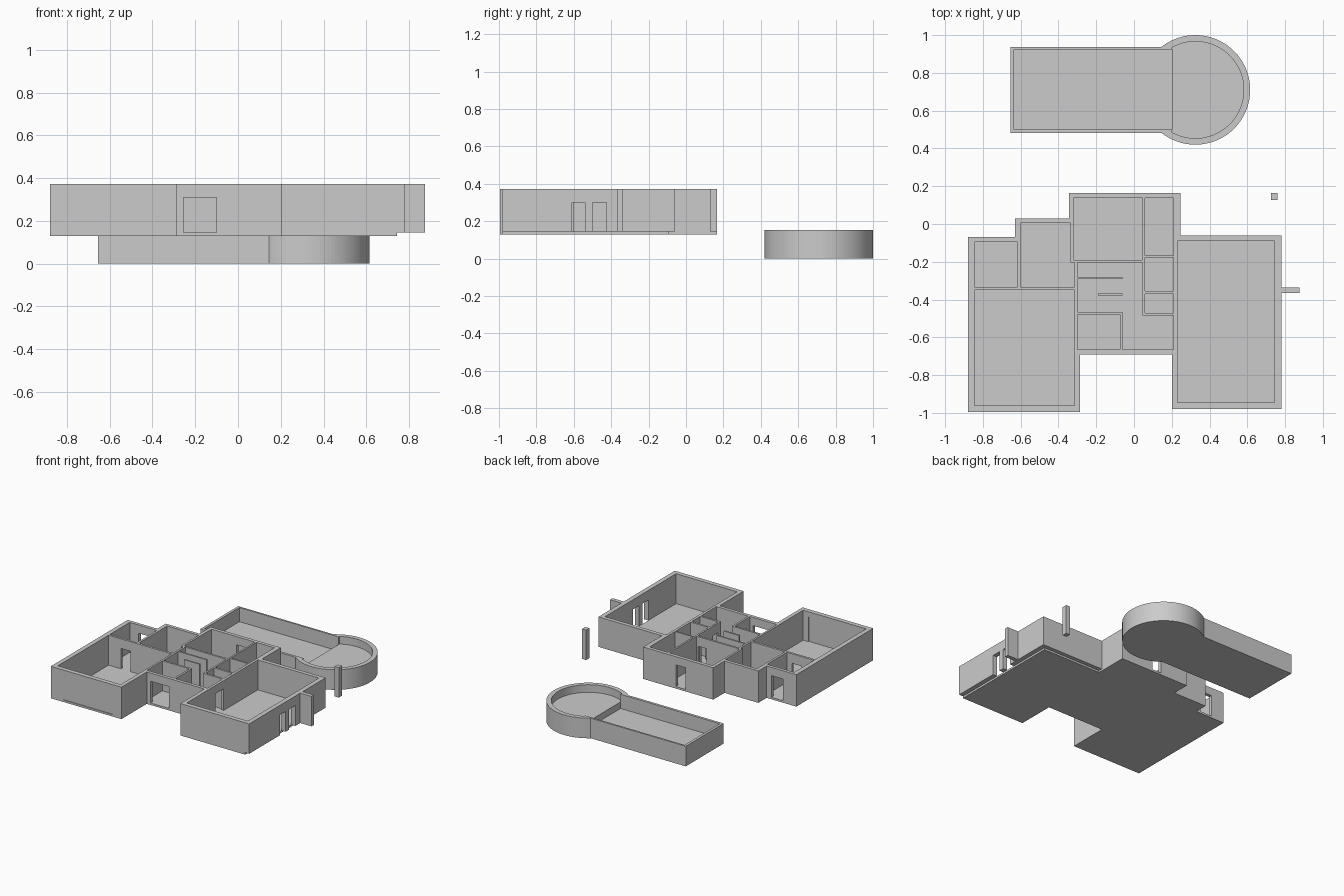
import bpy, bmesh, math

if "Cube" in bpy.data.objects:
    bpy.data.objects.remove(bpy.data.objects["Cube"])

FLOOR_Z, SILL, TOP = 0.13, 0.145, 0.373


def prism(name, pts, z0, z1):
    """Extrude a plan outline from z0 to z1."""
    bm = bmesh.new()
    face = bm.faces.new([bm.verts.new((x, y, z0)) for x, y in pts])
    up = bmesh.ops.extrude_face_region(bm, geom=[face])["geom"]
    verts = [v for v in up if isinstance(v, bmesh.types.BMVert)]
    bmesh.ops.translate(bm, verts=verts, vec=(0, 0, z1 - z0))
    bmesh.ops.recalc_face_normals(bm, faces=bm.faces[:])
    me = bpy.data.meshes.new(name)
    bm.to_mesh(me)
    bm.free()
    ob = bpy.data.objects.new(name, me)
    bpy.context.collection.objects.link(ob)
    return ob


def rect(x0, x1, y0, y1):
    return [(x0, y0), (x1, y0), (x1, y1), (x0, y1)]


def box(name, x0, x1, y0, y1, z0, z1):
    return prism(name, rect(x0, x1, y0, y1), z0, z1)


def cut(ob, cutter):
    """Subtract the cutter and discard it."""
    cutter.hide_render = True
    mod = ob.modifiers.new("cut", 'BOOLEAN')
    mod.operation, mod.solver, mod.object = 'DIFFERENCE', 'EXACT', cutter
    bpy.context.view_layer.objects.active = ob
    bpy.ops.object.modifier_apply(modifier=mod.name)
    bpy.data.objects.remove(cutter)


def arc(cx, cy, r, a0, a1, n):
    return [(cx + r * math.cos(a0 + (a1 - a0) * i / n),
             cy + r * math.sin(a0 + (a1 - a0) * i / n)) for i in range(n + 1)]


# House walls: full footprint, rooms and openings carved out
left_side = [(0.245, 0.165), (-0.345, 0.165), (-0.345, 0.03), (-0.63, 0.03),
             (-0.63, -0.07), (-0.88, -0.07), (-0.88, -0.995), (-0.285, -0.995),
             (-0.285, -0.69), (0.2, -0.69), (0.2, -0.98)]
walls = prism("house_walls", left_side + [(0.78, -0.98), (0.78, -0.06), (0.245, -0.06)],
              SILL, TOP)
rooms = [
    rect(-0.845, -0.617, -0.333, -0.095),   # utility room
    [(-0.60, -0.333), (-0.315, -0.333), (-0.315, -0.205), (-0.335, -0.205),
     (-0.335, 0.005), (-0.60, 0.005)],      # kitchen
    rect(-0.845, -0.315, -0.96, -0.35),     # garage
    rect(-0.32, 0.045, -0.19, 0.138),       # back room
    rect(0.058, 0.21, -0.168, 0.138),
    rect(0.058, 0.21, -0.355, -0.178),
    rect(0.058, 0.21, -0.47, -0.37),
    rect(-0.30, -0.075, -0.665, -0.48),     # entry
    [(-0.30, -0.465), (-0.06, -0.465), (-0.06, -0.665), (0.21, -0.665),
     (0.21, -0.485), (0.045, -0.485), (0.045, -0.205), (-0.30, -0.205)],  # hall
    rect(0.23, 0.745, -0.945, -0.09),       # right wing
]
for pts in rooms:
    cut(walls, prism("room_cutter", pts, 0.10, 0.45))

openings = [  # x0, x1, y0, y1, head height
    (-0.775, -0.36, -1.02, -0.94, 0.335),   # garage door
    (-0.255, -0.10, -0.71, -0.65, 0.31),    # front entry
    (0.73, 0.80, -0.61, -0.54, 0.30),       # side openings
    (0.73, 0.80, -0.50, -0.425, 0.30),
    (-0.11, -0.03, 0.12, 0.18, 0.31),       # back doors
    (-0.77, -0.67, -0.11, -0.05, 0.31),
    (-0.74, -0.66, -0.36, -0.32, 0.30),     # inner doors
    (0.19, 0.24, -0.60, -0.50, 0.31),
    (-0.085, -0.05, -0.62, -0.53, 0.30),
    (-0.04, 0.03, -0.21, -0.18, 0.30),
    (0.035, 0.07, -0.32, -0.25, 0.30),
    (0.035, 0.07, -0.45, -0.39, 0.30),
]
for x0, x1, y0, y1, head in openings:
    cut(walls, box("opening_cutter", x0, x1, y0, y1, 0.10, head))

# Floor slab, stepped in under the outer edges of the right wing
prism("floor_slab", left_side + [(0.745, -0.98), (0.745, -0.09), (0.245, -0.09)],
      FLOOR_Z, SILL)

# Garage door panel, hall partitions, side fin and free-standing post
box("garage_door", -0.775, -0.36, -0.99, -0.966, SILL, 0.335)
for i, (x0, y0) in enumerate([(-0.30, -0.292), (-0.19, -0.379)]):
    box(f"hall_partition_{i + 1}", x0, -0.06, y0, y0 + 0.012, SILL, TOP)
box("side_fin", 0.78, 0.875, -0.366, -0.336, SILL, TOP)
box("corner_post", 0.725, 0.76, 0.127, 0.165, SILL, TOP)

# Pool: keyhole outline with a deep straight part and a shallow round part
CX, CY, RO, RI = 0.325, 0.71, 0.29, 0.256
a = math.pi - math.asin(0.228 / RO)
pool = prism("pool_shell", arc(CX, CY, RO, -a, a, 72) + [(-0.655, CY + 0.228), (-0.655, CY - 0.228)],
             0, 0.153)
b = math.pi - math.acos(0.125 / RI)
cut(pool, prism("round_cutter", arc(CX, CY, RI, -b, b, 64), 0.095, 0.25))
cut(pool, box("straight_cutter", -0.635, 0.2005, CY - 0.209, CY + 0.214, 0.045, 0.25))
